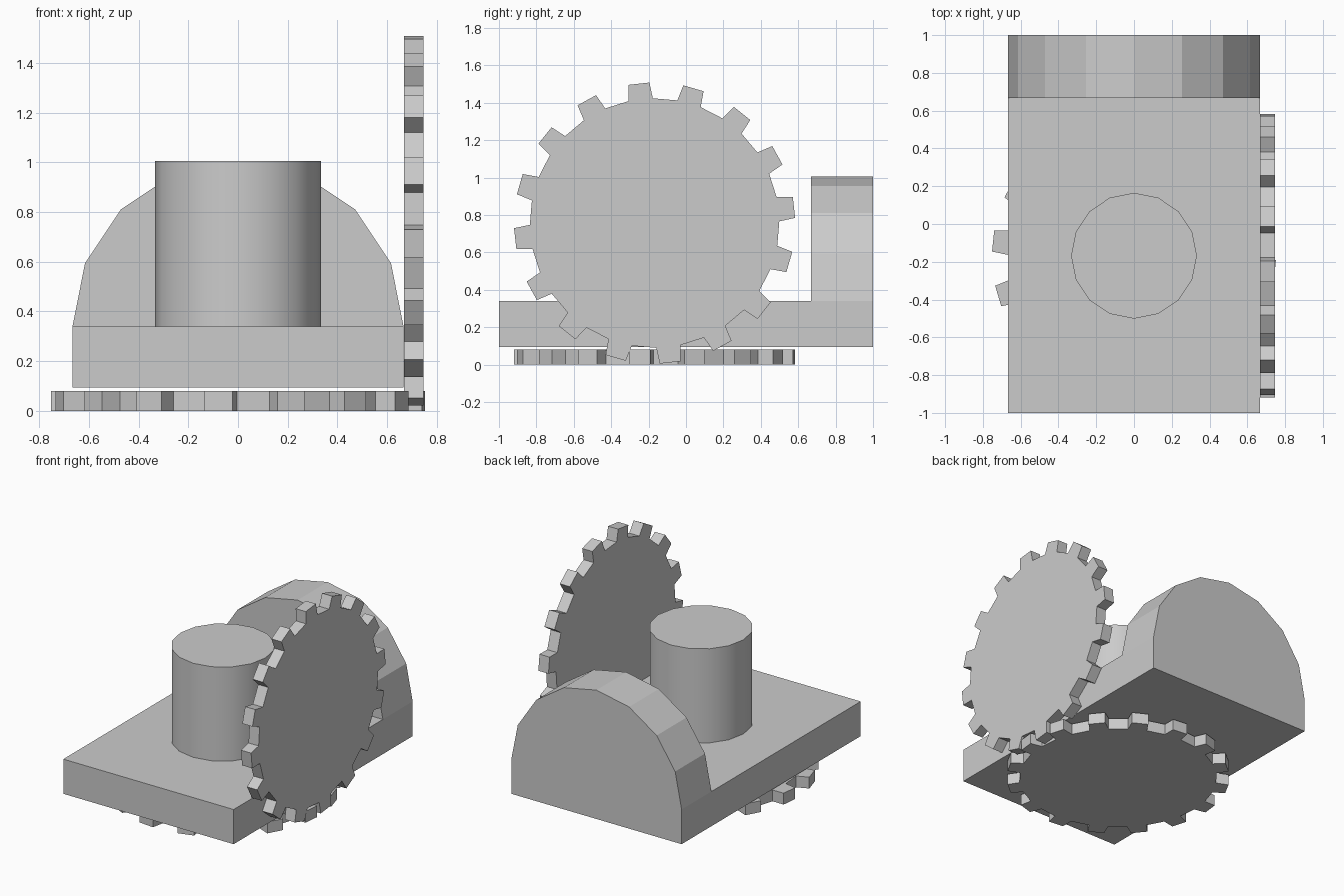
import bpy, bmesh
from math import sin, cos, pi, radians
from mathutils import Vector

if "Cube" in bpy.data.objects:
    bpy.data.objects.remove(bpy.data.objects["Cube"])


def finish(bm, name):
    bmesh.ops.recalc_face_normals(bm, faces=bm.faces[:])
    mesh = bpy.data.meshes.new(name)
    bm.to_mesh(mesh)
    bm.free()
    obj = bpy.data.objects.new(name, mesh)
    bpy.context.collection.objects.link(obj)
    return obj


def prism(points, direction):
    """Closed profile swept along a direction; returns bmesh and start face."""
    bm = bmesh.new()
    start = bm.faces.new([bm.verts.new(p) for p in points])
    end = bmesh.ops.extrude_face_region(bm, geom=[start], use_keep_orig=True)
    moved = [g for g in end["geom"] if isinstance(g, bmesh.types.BMVert)]
    bmesh.ops.translate(bm, verts=moved, vec=Vector(direction))
    return bm, start


W, SEAT, BOTTOM, CENTRE_Y = 0.666, 0.34, 0.095, -0.168

# Body: arched back panel, its lower front pulled forward into the base slab
outline = [(-W, 0.667, BOTTOM), (W, 0.667, BOTTOM)]
outline += [(W * cos(i * pi / 8), 0.667, SEAT + W * sin(i * pi / 8)) for i in range(9)]
bm, front = prism(outline, (0, 0.333, 0))
corners = [v for v in front.verts if abs(v.co.z - SEAT) < 1e-4]
bmesh.ops.connect_verts(bm, verts=corners)
lower = min((f for f in bm.faces if all(abs(v.co.y - 0.667) < 1e-4 for v in f.verts)),
            key=lambda f: f.calc_center_median().z)
slab = bmesh.ops.extrude_discrete_faces(bm, faces=[lower])["faces"][0]
bmesh.ops.translate(bm, verts=slab.verts[:], vec=(0, -1.667, 0))
finish(bm, "base_with_arched_back")

# Central post, 16 sides
bpy.ops.mesh.primitive_cylinder_add(vertices=16, radius=0.333, depth=1.005 - SEAT,
                                    location=(0, CENTRE_Y, (1.005 + SEAT) / 2))
bpy.context.object.name = "post"
bpy.ops.object.shade_smooth_by_angle(angle=radians(30))


# Gears: 16 tapered teeth, one lying under the base, one standing at the side
def gear_outline(phase, teeth=16, root=0.667, tip=0.752):
    tooth = ((root, -5.6), (tip, -4.3), (tip, 4.3), (root, 5.6))
    for i in range(teeth):
        for r, offset in tooth:
            a = radians(phase + i * 360 / teeth + offset)
            yield r * cos(a), r * sin(a)


flat = [(u, CENTRE_Y + v, 0) for u, v in gear_outline(-6)]
finish(prism(flat, (0, 0, 0.08))[0], "floor_gear")
upright = [(0.667, CENTRE_Y + u, 0.757 + v) for u, v in gear_outline(6.4)]
finish(prism(upright, (0.079, 0, 0))[0], "side_gear")
